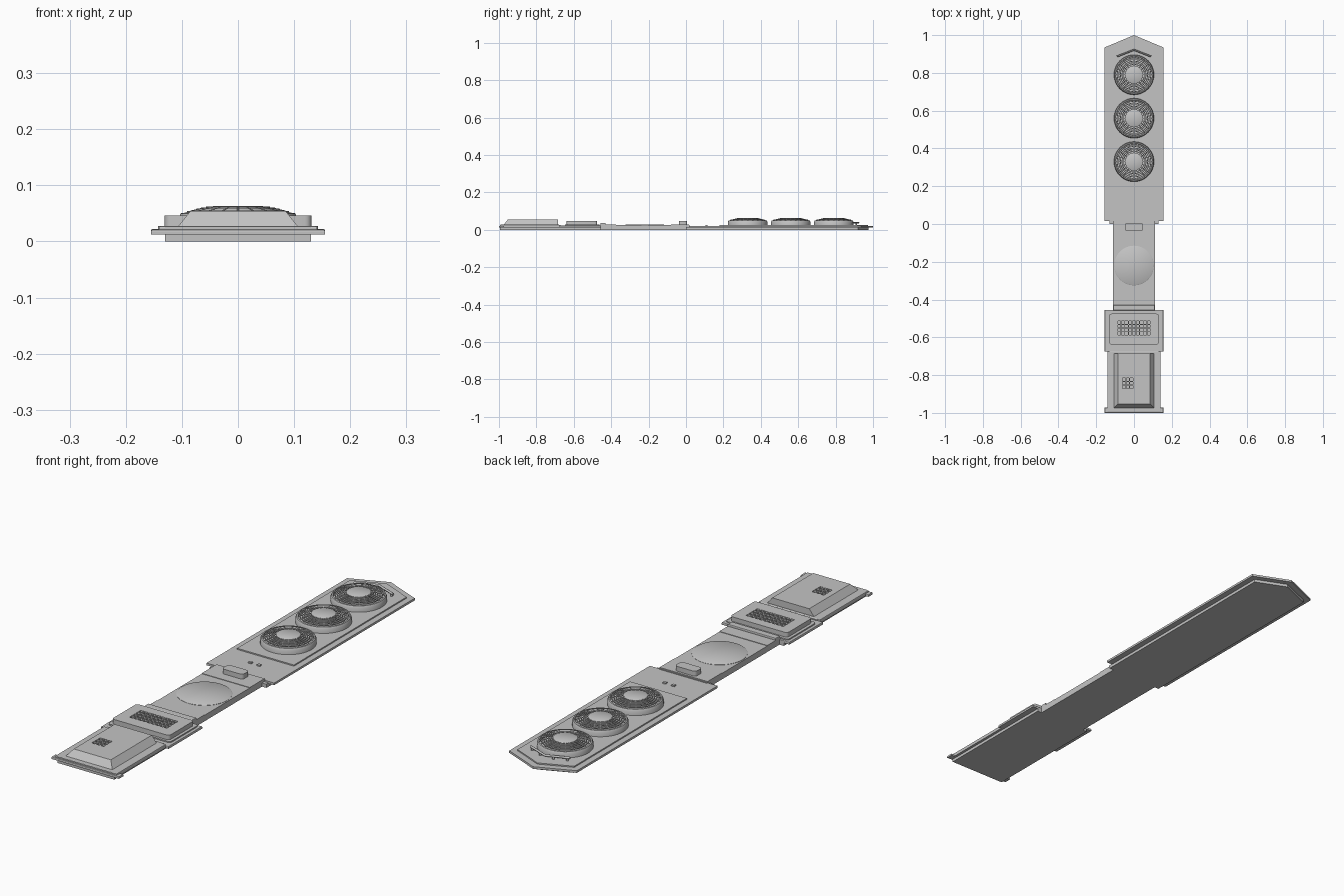
import bpy, bmesh, math
from mathutils import Matrix, Vector

cube = bpy.data.objects.get("Cube")
if cube:
    bpy.data.objects.remove(cube, do_unlink=True)

grey = bpy.data.materials.new("plain_grey")
grey.use_nodes = True
colour = (0.55, 0.55, 0.55, 1)
grey.diffuse_color = colour
grey.node_tree.nodes["Principled BSDF"].inputs["Base Color"].default_value = colour


def finish(name, bm, smooth=False):
    bmesh.ops.recalc_face_normals(bm, faces=bm.faces)
    mesh = bpy.data.meshes.new(name)
    bm.to_mesh(mesh)
    bm.free()
    mesh.materials.append(grey)
    ob = bpy.data.objects.new(name, mesh)
    bpy.context.collection.objects.link(ob)
    if smooth:
        bpy.ops.object.select_all(action='DESELECT')
        ob.select_set(True)
        bpy.context.view_layer.objects.active = ob
        bpy.ops.object.shade_smooth_by_angle(angle=math.radians(35))
    return ob


def add_box(bm, x0, x1, y0, y1, z0, z1):
    m = Matrix.Translation(((x0 + x1) / 2, (y0 + y1) / 2, (z0 + z1) / 2))
    m = m @ Matrix.Diagonal((x1 - x0, y1 - y0, z1 - z0, 1))
    return bmesh.ops.create_cube(bm, size=1, matrix=m)["verts"]


def slab(name, w, y0, y1, z0, z1, corner=0.0, bevel=0.0):
    """Box symmetric in x, with optional rounded plan corners and bevelled top."""
    bm = bmesh.new()
    add_box(bm, -w, w, y0, y1, z0, z1)
    if corner:
        edges = [e for e in bm.edges if abs(e.verts[0].co.z - e.verts[1].co.z) > 1e-5]
        bmesh.ops.bevel(bm, geom=edges, offset=corner, segments=4, profile=0.5, affect='EDGES')
    if bevel:
        edges = [e for e in bm.edges if all(v.co.z > z1 - 1e-5 for v in e.verts)]
        bmesh.ops.bevel(bm, geom=edges, offset=bevel, segments=2, profile=0.5, affect='EDGES')
    return finish(name, bm, bool(corner))


def pointed_slab(name, w, y0, shoulder, tip, z0, z1):
    bm = bmesh.new()
    outline = [(-w, y0), (w, y0), (w, shoulder), (0, tip), (-w, shoulder)]
    face = bm.faces.new([bm.verts.new((x, y, z0)) for x, y in outline])
    out = bmesh.ops.extrude_face_region(bm, geom=[face])["geom"]
    bmesh.ops.translate(bm, verts=[v for v in out if isinstance(v, bmesh.types.BMVert)],
                        vec=(0, 0, z1 - z0))
    return finish(name, bm)


def lathe(name, profile, y, closed=False, steps=48):
    bm = bmesh.new()
    vs = [bm.verts.new((r, 0, z)) for r, z in profile]
    pairs = list(zip(vs, vs[1:])) + ([(vs[-1], vs[0])] if closed else [])
    edges = [bm.edges.new(p) for p in pairs]
    bmesh.ops.spin(bm, geom=vs + edges, cent=(0, 0, 0), axis=(0, 0, 1),
                   angle=math.tau, steps=steps)
    bmesh.ops.remove_doubles(bm, verts=bm.verts, dist=1e-5)
    bmesh.ops.translate(bm, verts=bm.verts, vec=(0, y, 0))
    return finish(name, bm, True)


def cut_grid(ob, cx, cy, nx, ny, pitch, hole, z0, z1):
    """Sink a grid of square pockets into the top of a part."""
    bm = bmesh.new()
    for i in range(nx):
        for j in range(ny):
            x = cx + (i - (nx - 1) / 2) * pitch
            y = cy + (j - (ny - 1) / 2) * pitch
            add_box(bm, x - hole / 2, x + hole / 2, y - hole / 2, y + hole / 2, z0, z1)
    cutter = finish("pocket_cutter", bm)
    cutter.hide_render = True
    mod = ob.modifiers.new("pockets", 'BOOLEAN')
    mod.operation = 'DIFFERENCE'
    mod.solver = 'EXACT'
    mod.object = cutter
    bpy.ops.object.select_all(action='DESELECT')
    ob.select_set(True)
    bpy.context.view_layer.objects.active = ob
    bpy.ops.object.modifier_apply(modifier=mod.name)
    bpy.data.objects.remove(cutter, do_unlink=True)


# Front section: base, flange, end brackets and sloped cover
slab("front_base", 0.13, -0.995, -0.67, 0, 0.026)
slab("front_flange", 0.141, -0.995, -0.675, 0.012, 0.027, bevel=0.003)
slab("front_end_rail", 0.155, -1.0, -0.972, 0.012, 0.021, bevel=0.003)
bm = bmesh.new()
for v in add_box(bm, -0.112, 0.112, -0.98, -0.685, 0.02, 0.054):
    if v.co.z > 0.04:
        v.co.x *= 0.085 / 0.112
        if v.co.y < -0.9:
            v.co.y = -0.953
cover = finish("front_cover", bm)
cut_grid(cover, -0.033, -0.843, 3, 3, 0.02, 0.015, 0.046, 0.07)

# Control section: base, stepped flange, rounded housing with vent grid
slab("control_base", 0.13, -0.672, -0.455, 0, 0.02)
slab("control_flange", 0.155, -0.675, -0.455, 0.012, 0.022, bevel=0.003)
slab("control_step", 0.143, -0.648, -0.463, 0.018, 0.027, corner=0.01)
housing = slab("control_housing", 0.131, -0.638, -0.475, 0.02, 0.046, corner=0.012)
cut_grid(housing, 0, -0.551, 9, 4, 0.0195, 0.015, 0.037, 0.06)

# Middle section: deck, cross ridge, round cover and latch box
slab("middle_base", 0.11, -0.46, 0.02, 0, 0.025)
slab("middle_ridge", 0.11, -0.457, -0.43, 0.02, 0.036, bevel=0.003)
for name, y0, y1 in (("middle_front_step", -0.43, -0.375), ("middle_rear_step", -0.08, 0.016)):
    slab(name, 0.11, y0, y1, 0.02, 0.027)
lathe("round_cover", [(0, 0.028), (0.102, 0.028), (0.105, 0.026), (0.105, 0.02)], -0.22)
slab("latch_box", 0.048, -0.038, 0.006, 0.02, 0.047, corner=0.012)

# Rear section: pointed base, flange and raised panel
pointed_slab("rear_base", 0.13, 0.0, 0.92, 0.975, 0, 0.015)
pointed_slab("rear_flange", 0.155, 0.015, 0.935, 1.0, 0.012, 0.021)
pointed_slab("rear_panel", 0.13, 0.18, 0.917, 0.972, 0.018, 0.026)
for side in (-1, 1):
    bm = bmesh.new()
    add_box(bm, side * 0.02 - 0.007, side * 0.02 + 0.007, 0.104, 0.116, 0.018, 0.026)
    finish("rear_stud", bm)


# Three round fans with domed grilles
def dome(r):
    return 0.063 - 0.013 * ((max(r, 0.046) - 0.046) / 0.054) ** 1.5


def fan(y):
    lathe("fan_ring", [(0.106, 0.02), (0.106, 0.042), (0.102, 0.05), (0.097, 0.051),
                       (0.095, 0.046), (0.095, 0.038), (0, 0.038)], y)
    lathe("fan_hub", [(0, 0.063), (0.044, 0.063), (0.047, 0.061), (0.047, 0.038)], y)
    for k in range(5):
        r = 0.055 + k * 0.0085
        z = dome(r)
        lathe("grille_ring", [(r - 0.002, z - 0.004), (r + 0.002, z - 0.004),
                              (r + 0.002, z), (r - 0.002, z)], y, closed=True)
    bm = bmesh.new()
    spokes = 20
    radii = [0.045, 0.065, 0.083, 0.098]
    for k in range(spokes):
        turn = Matrix.Translation((0, y, 0)) @ Matrix.Rotation(math.tau * k / spokes, 4, 'Z')
        for r0, r1 in zip(radii, radii[1:]):
            for v in add_box(bm, r0, r1, -0.0015, 0.0015, 0, 1):
                v.co.z = dome(v.co.x) - (0.004 if v.co.z < 0.5 else 0.0005)
                v.co = turn @ v.co
    finish("grille_spokes", bm)


for fan_y in (0.33, 0.56, 0.79):
    fan(fan_y)

# Bent grab rail on short posts behind the last fan
curve = bpy.data.curves.new("grab_rail", 'CURVE')
curve.dimensions = '3D'
curve.bevel_depth = 0.0045
curve.bevel_resolution = 2
curve.use_fill_caps = True
path = [(-0.09, 0.887, 0.038), (0, 0.922, 0.038), (0.09, 0.887, 0.038)]
posts = [[(x, 0.922 - abs(x) * 0.39, 0.02), (x, 0.922 - abs(x) * 0.39, 0.038)]
         for x in (-0.08, -0.03, 0.03, 0.08)]
for points in [path] + posts:
    spline = curve.splines.new('POLY')
    spline.points.add(len(points) - 1)
    for p, co in zip(spline.points, points):
        p.co = (*co, 1)
curve.materials.append(grey)
bpy.context.collection.objects.link(bpy.data.objects.new("grab_rail", curve))
